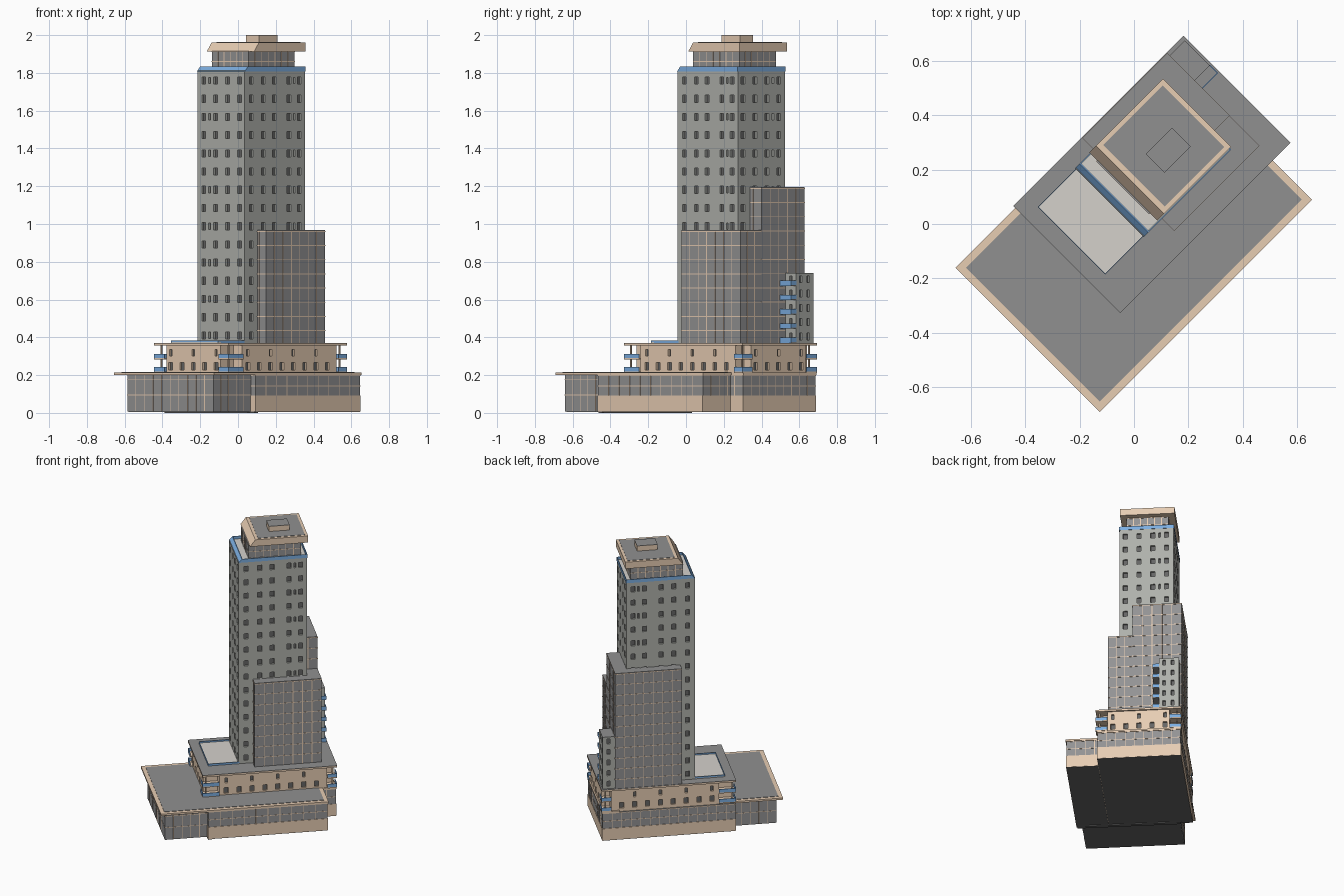
import bpy, bmesh, math
from mathutils import Matrix

if "Cube" in bpy.data.objects:
    bpy.data.objects.remove(bpy.data.objects["Cube"])

TURN = Matrix.Rotation(math.radians(45), 4, 'Z')   # whole plan sits at 45 degrees


def mat(name, r, g, b):
    m = bpy.data.materials.new(name)
    m.diffuse_color = (r, g, b, 1)
    m.use_nodes = True
    m.node_tree.nodes["Principled BSDF"].inputs["Base Color"].default_value = m.diffuse_color
    return m


TAN = mat("tan_stone", 0.80, 0.61, 0.45)
GLASS = mat("grey_glass", 0.29, 0.29, 0.295)
STONE = mat("grey_stone", 0.43, 0.44, 0.41)
ROOF = mat("roof_grey", 0.28, 0.28, 0.28)
PALE = mat("pale_deck", 0.66, 0.64, 0.60)
BLUE = mat("blue_rail", 0.20, 0.42, 0.75)
DARK = mat("dark_window", 0.13, 0.13, 0.13)


def finish(name, bm, m):
    bmesh.ops.recalc_face_normals(bm, faces=bm.faces[:])
    me = bpy.data.meshes.new(name)
    bm.transform(TURN)
    bm.to_mesh(me)
    bm.free()
    me.materials.append(m)
    ob = bpy.data.objects.new(name, me)
    bpy.context.collection.objects.link(ob)
    return ob


def boxes(name, m, items):
    """Each item is (u0, u1, v0, v1, z0, z1) in the turned plan."""
    bm = bmesh.new()
    for u0, u1, v0, v1, z0, z1 in items:
        mx = Matrix.Translation(((u0+u1)/2, (v0+v1)/2, (z0+z1)/2)) @ \
            Matrix.Diagonal((u1-u0, v1-v0, z1-z0, 1))
        bmesh.ops.create_cube(bm, size=1, matrix=mx)
    return finish(name, bm, m)


def prism(name, m, profile, v0, v1):
    """Extrude a (u, z) profile along v."""
    bm = bmesh.new()
    f = bm.faces.new([bm.verts.new((u, v0, z)) for u, z in profile])
    r = bmesh.ops.extrude_face_region(bm, geom=[f])
    vs = [e for e in r["geom"] if isinstance(e, bmesh.types.BMVert)]
    bmesh.ops.translate(bm, vec=(0, v1-v0, 0), verts=vs)
    return finish(name, bm, m)


def frame(u0, u1, v0, v1, z0, z1, t):
    return [(u0, u0+t, v0, v1, z0, z1), (u1-t, u1, v0, v1, z0, z1),
            (u0, u1, v0, v0+t, z0, z1), (u0, u1, v1-t, v1, z0, z1)]


def mullions(name, b, nu, nv, nz, w=0.0022, p=0.0015):
    """Tan grid lines standing just proud of a glazed block."""
    u0, u1, v0, v1, z0, z1 = b
    out = []
    for i in range(1, nz + 1):
        z = z0 + (z1-z0)*i/nz - 2*w
        out += frame(u0-p, u1+p, v0-p, v1+p, z-w, z+w, 2*p)
    for i in range(1, nu):
        u = u0 + (u1-u0)*i/nu
        out += [(u-w, u+w, v-p, v+p, z0, z1-w) for v in (v0, v1)]
    for i in range(1, nv):
        v = v0 + (v1-v0)*i/nv
        out += [(u-p, u+p, v-w, v+w, z0, z1-w) for u in (u0, u1)]
    boxes(name, TAN, out)


def glazed(name, b, nu, nv, nz):
    boxes(name, GLASS, [b])
    mullions(name + "_mullions", b, nu, nv, nz)
    boxes(name + "_roof", ROOF, [(b[0], b[1], b[2], b[3], b[5], b[5]+0.002)])


def panes(b, us, vs, zs, w, h, p):
    """Window boxes on all four faces, reaching p either side of the wall."""
    u0, u1, v0, v1 = b
    out = []
    for z in zs:
        out += [(u-w, u+w, v-p, v+p, z-h, z+h) for u in us for v in (v0, v1)]
        out += [(u-p, u+p, v-w, v+w, z-h, z+h) for v in vs for u in (u0, u1)]
    return out


def recess(wall, name, b, sets, d=0.014):
    """Cut window recesses into a wall block and set a dark pane in each."""
    cutter = boxes("cutter", DARK, [x for s in sets for x in panes(b, *s, d)])
    mod = wall.modifiers.new("windows", 'BOOLEAN')
    mod.object, mod.operation, mod.solver = cutter, 'DIFFERENCE', 'EXACT'
    dg = bpy.context.evaluated_depsgraph_get()
    me = bpy.data.meshes.new_from_object(wall.evaluated_get(dg))
    wall.modifiers.clear()
    wall.data = me
    bpy.data.objects.remove(cutter)
    u0, u1, v0, v1 = b
    inner = (u0+d, u1-d, v0+d, v1-d)
    boxes(name, DARK, [x for s in sets for x in panes(inner, *s, 0.002)])


# podium: tan base, glazed upper storey, glazed front hall
boxes("podium_base", TAN, [(-0.266, 0.615, -0.187, 0.36, 0.008, 0.092),
                           (-0.266, 0.522, -0.397, -0.187, 0.008, 0.092)])
boxes("podium_underside", DARK, [(-0.264, 0.613, -0.185, 0.358, 0.006, 0.008),
                                 (-0.264, 0.52, -0.395, -0.187, 0.006, 0.008)])
boxes("ground_plate", DARK, [(-0.266, -0.24, -0.39, 0.284, 0, 0.008)])
back = (-0.264, 0.612, -0.185, 0.357, 0.092, 0.203)
side = (-0.264, 0.52, -0.394, -0.15, 0.092, 0.203)
boxes("podium_glass", GLASS, [back, side])
mullions("podium_back_mullions", back, 14, 9, 2)
mullions("podium_side_mullions", side, 10, 4, 2)
boxes("hall_floor", DARK, [(-0.54, -0.262, -0.355, 0.279, 0.006, 0.01)])
hall = (-0.545, -0.26, -0.36, 0.284, 0.008, 0.203)
boxes("hall_glass", GLASS, [hall])
boxes("hall_mullions", TAN,
      [f for z in (0.095, 0.175) for f in frame(-0.5465, -0.26, -0.3615, 0.2855, z-.002, z+.002, 0.004)]
      + [(-0.5465, -0.543, v-.002, v+.002, 0.01, 0.2) for v in [-0.36+0.0644*i for i in range(1, 10)]]
      + [(u-.002, u+.002, a, a+.003, 0.01, 0.2) for a in (-0.3615, 0.2825)
         for u in [-0.545+0.057*i for i in range(1, 5)]])
boxes("podium_canopy", TAN, [(-0.578, 0.526, -0.4, 0.35, 0.2, 0.213),
                             (0.5, 0.617, -0.187, 0.36, 0.2, 0.213)])
boxes("podium_roof", ROOF, [(-0.551, 0.5, -0.373, 0.323, 0.21, 0.2155)])

# middle block with recessed corners and corner balconies
U0, U1, V0, V1 = -0.267, 0.619, -0.196, 0.361
A = (-0.25, 0.608, -0.12, 0.285)
B = (-0.155, 0.555, -0.184, 0.35)
au = [-0.11+0.085*i for i in range(8)]
av = [-0.085+0.085*i for i in range(5)]
recess(boxes("middle_block_long", TAN, [B + (0.21, 0.36)]), "middle_windows_long", B,
       [(au, [], [0.246], 0.014, 0.02), (au[::2], [], [0.318], 0.009, 0.018)])
recess(boxes("middle_block_short", TAN, [A + (0.21, 0.36)]), "middle_windows_short", A,
       [([], av, [0.246], 0.014, 0.02), ([], av[::2], [0.318], 0.009, 0.018)])
boxes("middle_roof_edge", TAN, [(U0, U1, V0, V1, 0.357, 0.368)])
boxes("middle_roof", ROOF, [(U0, U1, V0, V1, 0.368, 0.37)])

slabs, rails, posts = [], [], []
for cu0, cu1, su in ((U0, B[0], -1), (B[1], U1, 1)):
    for cv0, cv1, sv in ((V0, A[2], -1), (A[3], V1, 1)):
        eu = cu0 if su < 0 else cu1 - 0.004
        ev = cv0 if sv < 0 else cv1 - 0.004
        for z in (0.212, 0.283):
            slabs.append((cu0, cu1, cv0, cv1, z, z+0.007))
            rails.append((eu, eu+0.004, cv0, cv1, z+0.005, z+0.03))
            rails.append((cu0, cu1, ev, ev+0.004, z+0.005, z+0.03))
        pu, pv = eu - su*0.025, ev - sv*0.025
        posts.append((pu-.004, pu+.004, pv-.004, pv+.004, 0.212, 0.36))
boxes("corner_balcony_slabs", TAN, slabs)
boxes("corner_balcony_rails", BLUE, rails)
boxes("corner_balcony_posts", TAN, posts)

# roof terrace in front of the tower
boxes("terrace_deck", PALE, [(-0.206, -0.005, -0.057, 0.295, 0.37, 0.374)])
boxes("terrace_rail", BLUE, frame(-0.206, 0.0, -0.057, 0.295, 0.37, 0.384, 0.003))

# tower shaft
T = (-0.007, 0.445, -0.057, 0.297)
rows = [0.41 + 0.0964*i for i in range(15)]
recess(boxes("tower", STONE, [T + (0.36, 1.812)]), "tower_windows", T,
       [([0.043, 0.133, 0.215, 0.325, 0.402], [-0.018, 0.071, 0.161, 0.25], rows, 0.014, 0.019),
        ([0.365], [0.206], rows[::2], 0.006, 0.017)])
boxes("tower_deck", PALE, [(0.0, 0.44, -0.052, 0.292, 1.81, 1.815)])
prism("tower_front_rail", BLUE, [(-0.008, 1.808), (0.0, 1.808), (0.02, 1.833), (0.015, 1.833)],
      T[2], T[3])
side_rail = [(-0.008, 1.808), (0.446, 1.808), (0.446, 1.833), (0.015, 1.833)]
prism("tower_side_rail_a", BLUE, side_rail, -0.059, -0.055)
prism("tower_side_rail_b", BLUE, side_rail, 0.295, 0.299)
boxes("tower_back_rail", BLUE, [(0.442, 0.447, -0.058, 0.298, 1.808, 1.833)])

# glazed annexes wrapping the tower
glazed("low_annex", (0.088, 0.529, -0.122, 0.035, 0.365, 0.965), 7, 3, 8)
glazed("tall_annex", (0.09, 0.53, 0.035, 0.357, 0.365, 1.193), 7, 5, 11)

# stair tower with side balconies
S = (0.525, 0.61, 0.215, 0.345)
boxes("stair_tower_roof", ROOF, [S + (0.738, 0.74)])
stair_rows = [0.405 + 0.0755*i for i in range(5)]
recess(boxes("stair_tower", STONE, [S + (0.365, 0.738)]), "stair_tower_windows", S,
       [([0.57], [0.25, 0.305], stair_rows, 0.01, 0.018)])
bz = [0.37 + 0.0755*i for i in range(5)]
boxes("side_balcony_slabs", ROOF, [(0.525, 0.612, 0.175, 0.217, z, z+0.006) for z in bz])
boxes("side_balcony_rails", BLUE,
      [r for z in bz for r in ((0.525, 0.612, 0.174, 0.178, z, z+0.028),
                               (0.608, 0.612, 0.174, 0.217, z, z+0.028))])

# penthouse: glazed storey, overhanging roof with sloped front, plant box
pent = (0.066, 0.412, -0.012, 0.26, 1.812, 1.916)
boxes("penthouse_glass", GLASS, [pent])
mullions("penthouse_mullions", pent, 7, 6, 2)
prism("penthouse_roof", TAN, [(0.07, 1.914), (0.453, 1.914), (0.453, 1.961), (0.105, 1.961)],
      -0.052, 0.303)
boxes("penthouse_roof_panel", ROOF, [(0.125, 0.435, -0.034, 0.285, 1.95, 1.963)])
boxes("plant_box", TAN, [(0.213, 0.349, 0.054, 0.152, 1.95, 1.998)])
boxes("plant_box_roof", ROOF, [(0.213, 0.349, 0.054, 0.152, 1.998, 2.0)])
